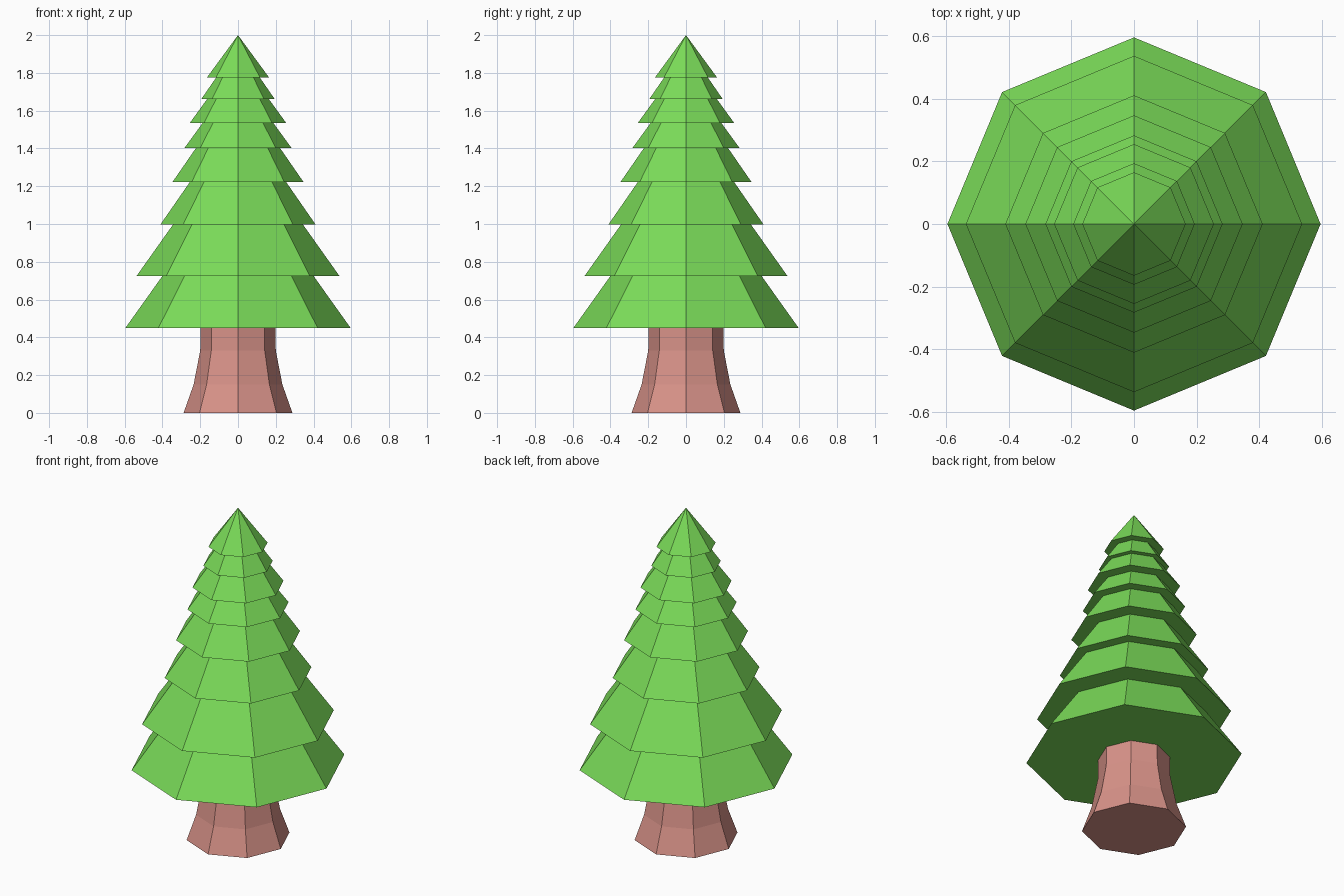
import bpy, bmesh, math

if "Cube" in bpy.data.objects:
    bpy.data.objects.remove(bpy.data.objects["Cube"])

SIDES = 8


def material(name, rgb):
    m = bpy.data.materials.new(name)
    m.diffuse_color = (*rgb, 1.0)
    m.use_nodes = True
    m.node_tree.nodes["Principled BSDF"].inputs["Base Color"].default_value = m.diffuse_color
    return m


def lathe(name, profile, mat):
    """Octagonal solid from (radius, z) pairs, bottom to top; radius 0 makes a tip."""
    bm = bmesh.new()
    rings = []
    for r, z in profile:
        n = SIDES if r > 0 else 1
        rings.append([bm.verts.new((r * math.cos(2 * math.pi * i / SIDES),
                                    r * math.sin(2 * math.pi * i / SIDES), z))
                      for i in range(n)])
    bm.faces.new(rings[0][::-1])
    for a, b in zip(rings, rings[1:]):
        for i in range(SIDES):
            j = (i + 1) % SIDES
            if len(b) == 1:
                bm.faces.new((a[i], a[j], b[0]))
            else:
                bm.faces.new((a[i], a[j], b[j], b[i]))
    if len(rings[-1]) > 1:
        bm.faces.new(rings[-1])
    bmesh.ops.recalc_face_normals(bm, faces=bm.faces)
    me = bpy.data.meshes.new(name)
    bm.to_mesh(me)
    bm.free()
    me.materials.append(mat)
    ob = bpy.data.objects.new(name, me)
    bpy.context.collection.objects.link(ob)
    return ob


green = material("leaf green", (0.195, 0.71, 0.098))
brown = material("bark pink brown", (0.69, 0.29, 0.25))

# Flared trunk
lathe("trunk", [(0.288, 0), (0.235, 0.15), (0.2, 0.33), (0.198, 0.45)], brown)

# Stepped foliage: (base height, base radius, top radius) of each tier
tiers = [(0.45, 0.596, 0.40), (0.725, 0.537, 0.344), (0.997, 0.411, 0.255),
         (1.222, 0.347, 0.222), (1.403, 0.283, 0.187), (1.535, 0.255, 0.163),
         (1.662, 0.194, 0.116), (1.775, 0.165, 0.0)]
heights = [t[0] for t in tiers[1:]] + [2.0]
profile = []
for (z, r, r_top), z_top in zip(tiers, heights):
    profile += [(r, z), (r_top, z_top)]
lathe("foliage", profile, green)
